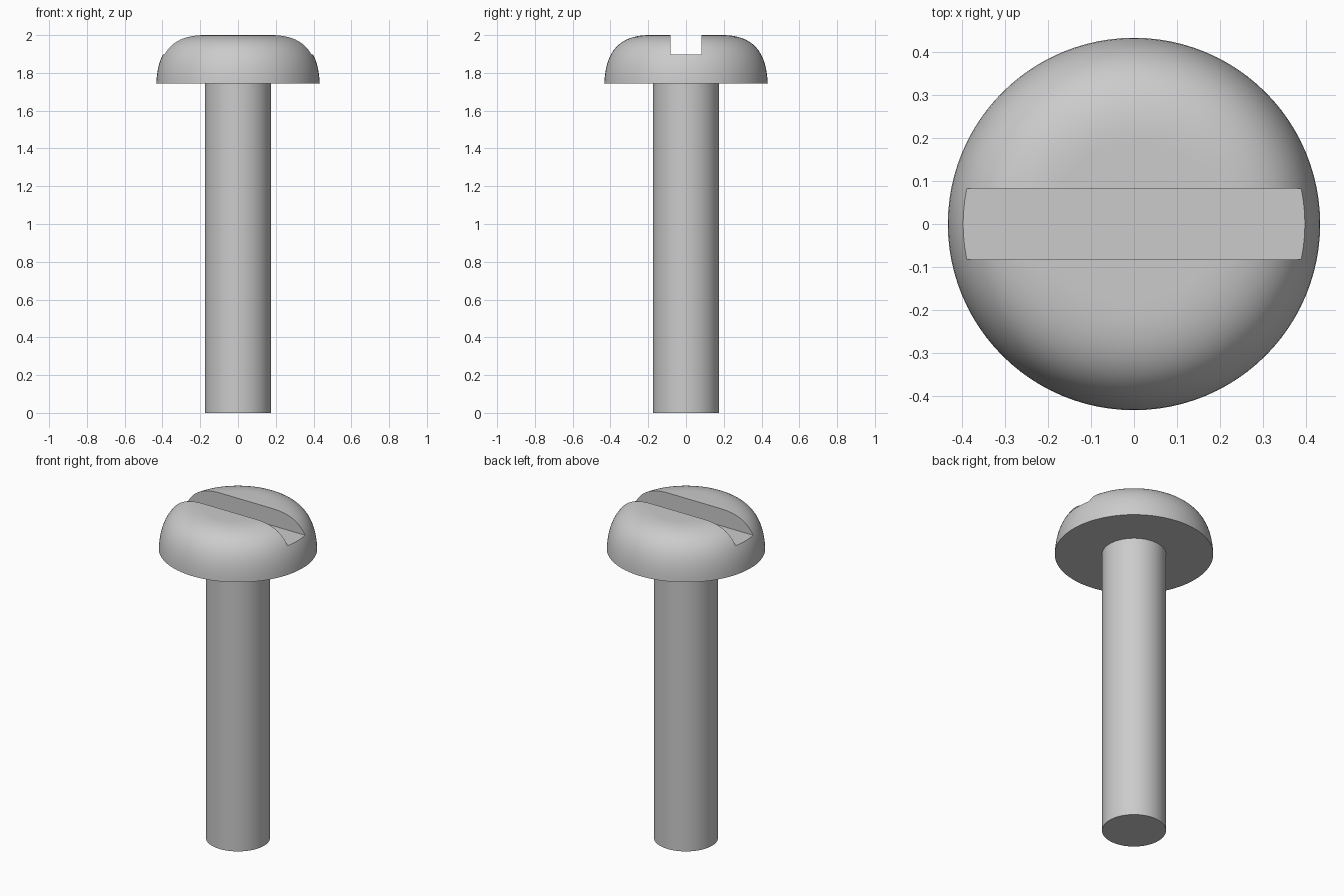
import bpy, bmesh, math
from mathutils import Vector
from mathutils.geometry import interpolate_bezier

if "Cube" in bpy.data.objects:
    bpy.data.objects.remove(bpy.data.objects["Cube"])

SEGMENTS = 96
SHAFT_R, HEAD_R, HEAD_Z, TOP_Z = 0.175, 0.433, 1.743, 2.0
SLOT_HALF, SLOT_Z = 0.0825, 1.897


def lathe(name, profile):
    """Revolve (radius, z) points around the z axis."""
    bm = bmesh.new()
    verts = [bm.verts.new((r, 0, z)) for r, z in profile]
    edges = [bm.edges.new(pair) for pair in zip(verts, verts[1:])]
    bmesh.ops.spin(bm, geom=verts + edges, cent=(0, 0, 0), axis=(0, 0, 1),
                   angle=math.tau, steps=SEGMENTS, use_merge=False)
    bmesh.ops.remove_doubles(bm, verts=bm.verts, dist=1e-5)
    bmesh.ops.recalc_face_normals(bm, faces=bm.faces)
    mesh = bpy.data.meshes.new(name)
    bm.to_mesh(mesh)
    bm.free()
    obj = bpy.data.objects.new(name, mesh)
    bpy.context.collection.objects.link(obj)
    return obj


# Screw body: shaft, flat underside and domed head in one profile
dome = interpolate_bezier(Vector((HEAD_R, HEAD_Z, 0)), Vector((0.425, 1.92, 0)),
                          Vector((0.35, TOP_Z, 0)), Vector((0.19, TOP_Z, 0)), 20)
profile = [(0, 0), (SHAFT_R, 0), (SHAFT_R, HEAD_Z)]
profile += [(p.x, p.y) for p in dome] + [(0, TOP_Z)]
screw = lathe("screw", profile)

# Driver slot across the head, along x
bpy.ops.mesh.primitive_cube_add(size=1, location=(0, 0, SLOT_Z + 0.25))
cutter = bpy.context.object
cutter.name = "slot_cutter"
cutter.scale = (2, SLOT_HALF * 2, 0.5)
cutter.hide_render = True

slot = screw.modifiers.new("slot", 'BOOLEAN')
slot.operation = 'DIFFERENCE'
slot.solver = 'EXACT'
slot.object = cutter

bpy.ops.object.select_all(action='DESELECT')
screw.select_set(True)
bpy.context.view_layer.objects.active = screw
bpy.ops.object.modifier_apply(modifier=slot.name)
bpy.data.objects.remove(cutter)

# Smooth round surfaces with crisp rims and slot edges
bpy.ops.object.shade_smooth_by_angle(angle=math.radians(30))
